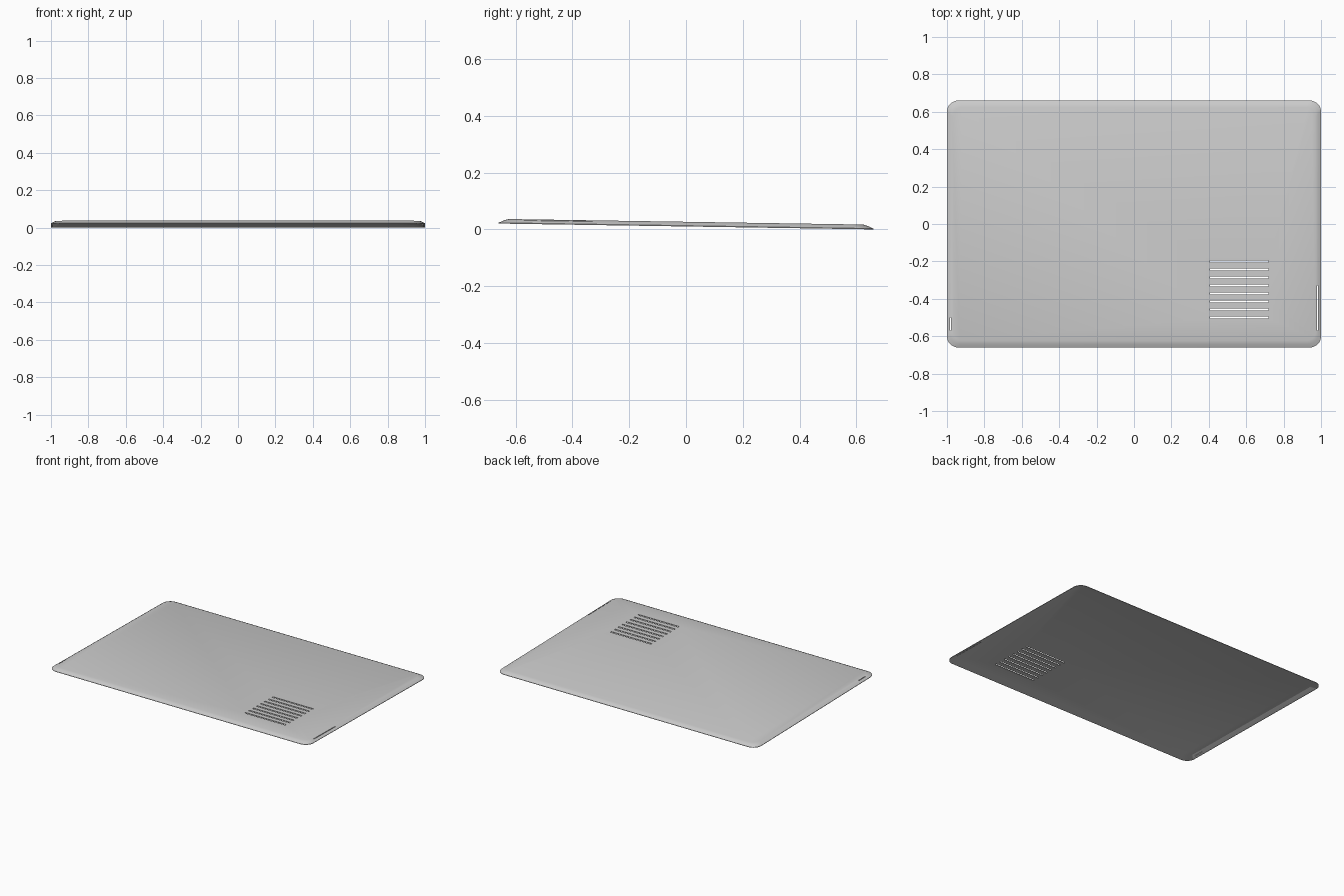
import bpy, bmesh, math
from mathutils import Matrix, Vector

if "Cube" in bpy.data.objects:
    bpy.data.objects.remove(bpy.data.objects["Cube"])

DEPTH = 0.66                     # half depth of the cover
DROP = 0.0205                    # front rim sits this much higher than back rim


def tilt(y):
    return DROP * (DEPTH - y) / (2 * DEPTH)


def rounded_loop(bm, hx, hy, r, h, n=8):
    verts = []
    for k, (sx, sy) in enumerate([(1, 1), (-1, 1), (-1, -1), (1, -1)]):
        for i in range(n + 1):
            a = math.pi / 2 * (k + i / n)
            x = sx * (hx - r) + r * math.cos(a)
            y = sy * (hy - r) + r * math.sin(a)
            verts.append(bm.verts.new((x, y, tilt(y) + h)))
    return verts


# Thin dished shell: inner floor, inner wall, rim, outer wall, outer face
bm = bmesh.new()
sections = [(0.966, 0.618, 0.044, 0.0115),
            (0.992, 0.652, 0.055, 0.0),
            (1.0, 0.66, 0.06, 0.0),
            (1.0, 0.66, 0.06, 0.003),
            (0.985, 0.642, 0.055, 0.0115),
            (0.972, 0.624, 0.05, 0.0165)]
loops = [rounded_loop(bm, *s) for s in sections]
for a, b in zip(loops, loops[1:]):
    for i in range(len(a)):
        j = (i + 1) % len(a)
        bm.faces.new((a[i], a[j], b[j], b[i]))
bm.faces.new(loops[0])
bm.faces.new(loops[-1])
bmesh.ops.recalc_face_normals(bm, faces=bm.faces[:])
mesh = bpy.data.meshes.new("bottom_cover")
bm.to_mesh(mesh)
bm.free()
cover = bpy.data.objects.new("bottom_cover", mesh)
bpy.context.collection.objects.link(cover)

# Cutter: eight vent slots and the two side port slits
bm = bmesh.new()


def box(x, y, sx, sy):
    m = Matrix.Translation(Vector((x, y, 0.02))) @ Matrix.Diagonal((sx, sy, 0.2, 1))
    bmesh.ops.create_cube(bm, size=1, matrix=m)


for i in range(8):
    box(0.5625, -0.2 - i * 0.0428, 0.315, 0.011)
box(0.981, -0.45, 0.004, 0.24)
box(-0.981, -0.535, 0.004, 0.07)
cut_mesh = bpy.data.meshes.new("slot_cutter")
bm.to_mesh(cut_mesh)
bm.free()
cutter = bpy.data.objects.new("slot_cutter", cut_mesh)
cutter.hide_render = True
bpy.context.collection.objects.link(cutter)

# Cut the slots, then drop the helper
mod = cover.modifiers.new("slots", 'BOOLEAN')
mod.operation = 'DIFFERENCE'
mod.solver = 'EXACT'
mod.object = cutter
bpy.context.view_layer.objects.active = cover
cover.select_set(True)
bpy.ops.object.modifier_apply(modifier=mod.name)
bpy.data.objects.remove(cutter, do_unlink=True)
bpy.ops.object.shade_smooth_by_angle(angle=math.radians(20))
